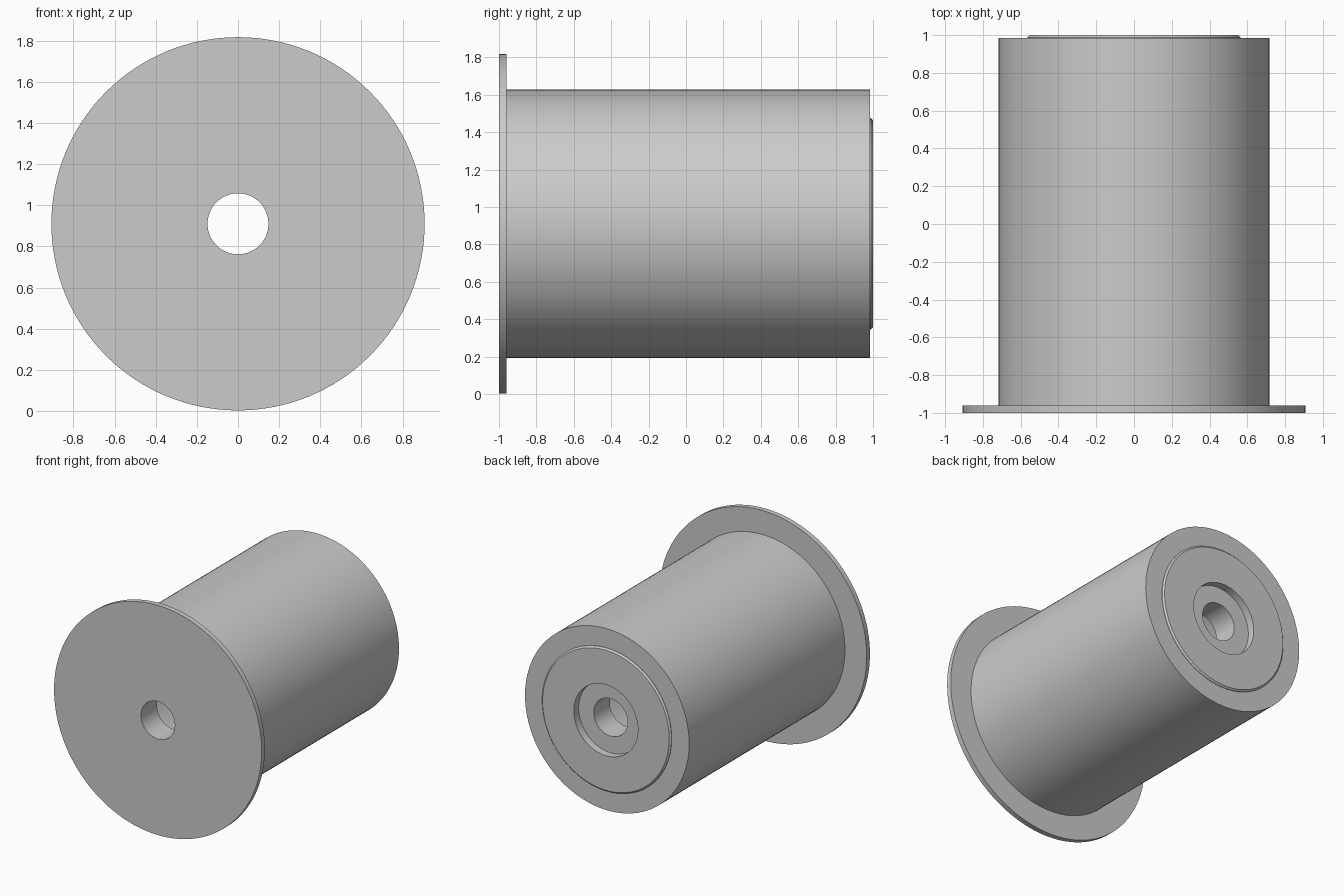
import bpy, bmesh, math

if "Cube" in bpy.data.objects:
    bpy.data.objects.remove(bpy.data.objects["Cube"])

SEGMENTS = 128
AXIS_Z = 0.91      # height of the spool's axis

grey = bpy.data.materials.new("grey")
grey.diffuse_color = (0.6, 0.6, 0.6, 1)
grey.use_nodes = True
grey.node_tree.nodes["Principled BSDF"].inputs["Base Color"].default_value = grey.diffuse_color


def lathe(name, profile):
    """Spin a closed (radius, y) profile around the horizontal axis."""
    bm = bmesh.new()
    rings = []
    for i in range(SEGMENTS):
        a = 2 * math.pi * i / SEGMENTS
        rings.append([bm.verts.new((r * math.cos(a), y, AXIS_Z + r * math.sin(a)))
                      for r, y in profile])
    n = len(profile)
    for i in range(SEGMENTS):
        a, b = rings[i], rings[(i + 1) % SEGMENTS]
        for j in range(n):
            k = (j + 1) % n
            bm.faces.new((a[j], b[j], b[k], a[k]))
    bmesh.ops.recalc_face_normals(bm, faces=bm.faces)
    mesh = bpy.data.meshes.new(name)
    bm.to_mesh(mesh)
    bm.free()
    mesh.materials.append(grey)
    ob = bpy.data.objects.new(name, mesh)
    bpy.context.collection.objects.link(ob)
    bpy.ops.object.select_all(action='DESELECT')
    ob.select_set(True)
    bpy.context.view_layer.objects.active = ob
    bpy.ops.object.shade_smooth_by_angle(angle=math.radians(30))
    return ob


# Hollow barrel with the wide front flange and a bored front wall
lathe("flanged_barrel", [
    (0.148, -1.0), (0.907, -1.0), (0.907, -0.96), (0.717, -0.96),
    (0.717, 0.985), (0.565, 0.985), (0.565, -0.8), (0.148, -0.8),
])

# Rear plug: slightly proud, chamfered rim, counterbored centre hole
lathe("end_plug", [
    (0.148, 0.74), (0.565, 0.74), (0.565, 0.988), (0.553, 1.0),
    (0.28, 1.0), (0.28, 0.94), (0.148, 0.94),
])
